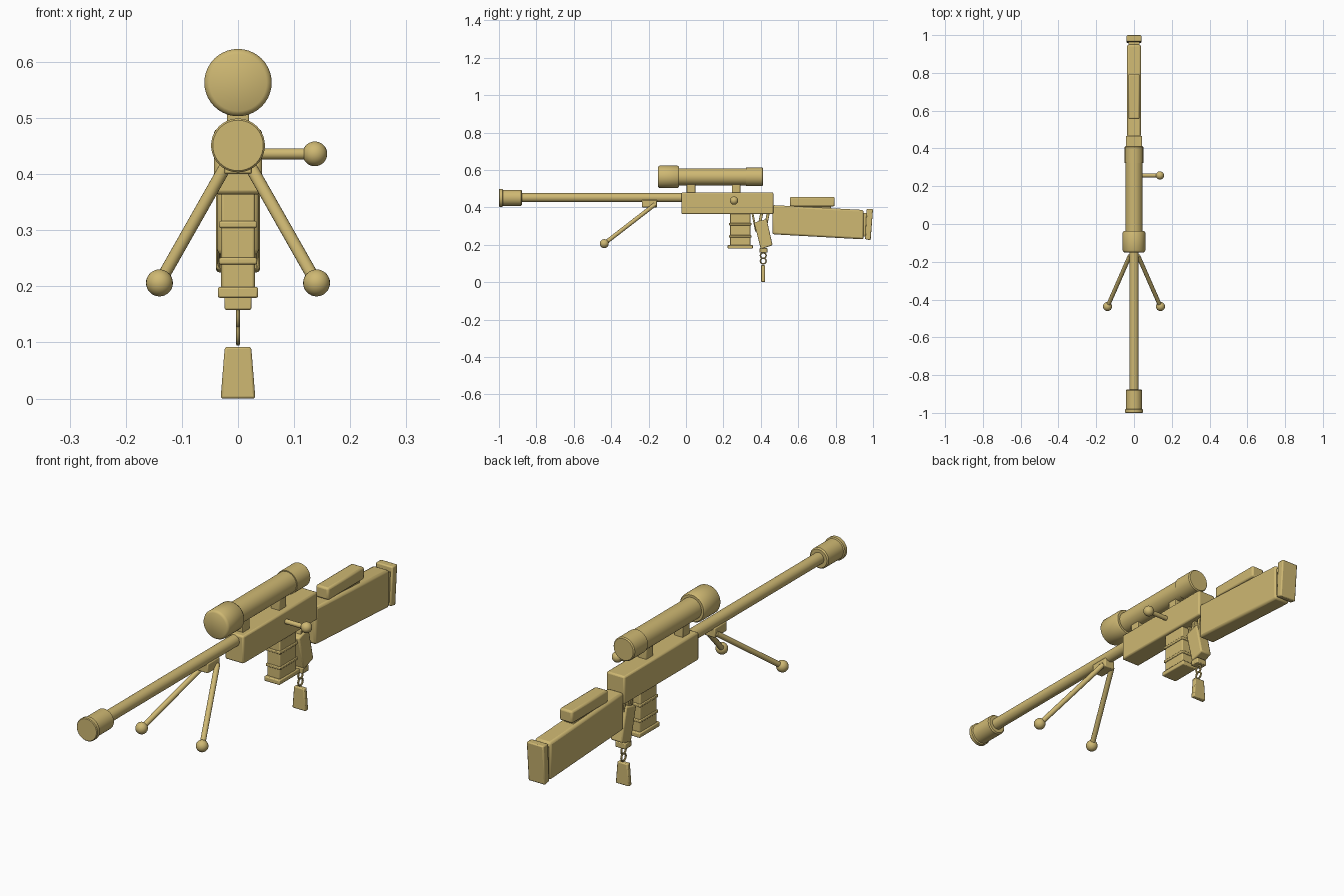
import bpy, bmesh, math
from mathutils import Vector, Matrix

if "Cube" in bpy.data.objects:
    bpy.data.objects.remove(bpy.data.objects["Cube"])

TAN = (0.62, 0.48, 0.17, 1)
mat = bpy.data.materials.new("sand_tan")
mat.use_nodes = True
mat.diffuse_color = TAN
mat.node_tree.nodes["Principled BSDF"].inputs["Base Color"].default_value = TAN


def finish(name, bm, bevel=0.0, segments=2):
    bmesh.ops.recalc_face_normals(bm, faces=bm.faces)
    mesh = bpy.data.meshes.new(name)
    bm.to_mesh(mesh)
    bm.free()
    mesh.materials.append(mat)
    ob = bpy.data.objects.new(name, mesh)
    bpy.context.collection.objects.link(ob)
    if bevel:
        mod = ob.modifiers.new("Bevel", 'BEVEL')
        mod.width, mod.segments = bevel, segments
        mod.limit_method = 'ANGLE'
        mod.angle_limit = math.radians(40)
    bpy.ops.object.select_all(action='DESELECT')
    ob.select_set(True)
    bpy.context.view_layer.objects.active = ob
    bpy.ops.object.shade_smooth_by_angle(angle=math.radians(35))
    return ob


def side_prism(name, outline, half, bevel=0.005):
    """Side outline of (y, z) points, extruded across x."""
    bm = bmesh.new()
    face = bm.faces.new([bm.verts.new((-half, y, z)) for y, z in outline])
    out = bmesh.ops.extrude_face_region(bm, geom=[face])
    moved = [v for v in out["geom"] if isinstance(v, bmesh.types.BMVert)]
    bmesh.ops.translate(bm, verts=moved, vec=(2 * half, 0, 0))
    return finish(name, bm, bevel)


def block(name, y0, y1, z0, z1, half, bevel=0.005):
    return side_prism(name, [(y0, z0), (y1, z0), (y1, z1), (y0, z1)], half, bevel)


def lathe(name, z, profile, sides=40):
    """Round part along y from (y, radius) stations."""
    bm = bmesh.new()
    rings = []
    for y, r in profile:
        rings.append([bm.verts.new((r * math.cos(a), y, z + r * math.sin(a)))
                      for a in (math.tau * i / sides for i in range(sides))])
    for a, b in zip(rings, rings[1:]):
        for i in range(sides):
            j = (i + 1) % sides
            bm.faces.new((a[i], a[j], b[j], b[i]))
    bm.faces.new(rings[0])
    bm.faces.new(rings[-1])
    return finish(name, bm)


def rod(name, start, end, radius):
    a, b = Vector(start), Vector(end)
    bm = bmesh.new()
    turn = (b - a).to_track_quat('Z', 'Y').to_matrix().to_4x4()
    bmesh.ops.create_cone(bm, cap_ends=True, segments=20, radius1=radius, radius2=radius,
                          depth=(b - a).length, matrix=Matrix.Translation((a + b) / 2) @ turn)
    return finish(name, bm)


def ball(name, at, radius):
    bm = bmesh.new()
    bmesh.ops.create_uvsphere(bm, u_segments=24, v_segments=16, radius=radius,
                              matrix=Matrix.Translation(at))
    return finish(name, bm)


# Barrel and muzzle
lathe("barrel", 0.452, [(-0.9, 0.024), (0, 0.024)])
lathe("muzzle", 0.451, [(-1, 0.045), (-0.997, 0.048), (-0.982, 0.048), (-0.979, 0.043),
                        (-0.882, 0.043), (-0.877, 0.038)])

# Receiver with rear neck
block("receiver", -0.025, 0.467, 0.364, 0.48, 0.043, 0.007)

# Scope with two mounts
lathe("scope", 0.563, [(-0.15, 0.051), (-0.146, 0.057), (-0.14, 0.06), (-0.046, 0.06),
                       (-0.038, 0.055), (-0.038, 0.045), (0.322, 0.045), (0.322, 0.049),
                       (0.408, 0.049), (0.413, 0.045)])
for label, y in (("front", 0.027), ("rear", 0.268)):
    block(label + "_scope_mount", y - 0.023, y + 0.023, 0.475, 0.535, 0.02, 0.003)

# Bolt handle
rod("bolt_handle", (0.03, 0.257, 0.436), (0.137, 0.257, 0.436), 0.01)
ball("bolt_knob", (0.137, 0.257, 0.436), 0.022)

# Bipod
block("bipod_mount", -0.235, -0.155, 0.4, 0.44, 0.025, 0.004)
for label, s in (("left", 1), ("right", -1)):
    foot = (s * 0.14, -0.437, 0.206)
    rod(label + "_bipod_leg", (s * 0.022, -0.168, 0.414), foot, 0.011)
    ball(label + "_bipod_foot", foot, 0.024)

# Magazine with ribs and base
block("magazine", 0.235, 0.345, 0.19, 0.37, 0.03, 0.004)
for label, z in (("upper", 0.31), ("lower", 0.245)):
    block(label + "_magazine_rib", 0.23, 0.35, z - 0.006, z + 0.006, 0.034, 0.003)
block("magazine_base", 0.223, 0.357, 0.179, 0.199, 0.036, 0.004)

# Trigger, grip and the struts that hold it
side_prism("trigger", [(0.35, 0.37), (0.36, 0.37), (0.38, 0.27), (0.37, 0.27)], 0.006, 0.002)
side_prism("grip", [(0.364, 0.318), (0.431, 0.338), (0.463, 0.198), (0.4, 0.176)], 0.027, 0.006)
for y in (0.405, 0.44):
    side_prism("grip_strut", [(y - 0.008, 0.37), (y + 0.008, 0.37),
                              (y - 0.004, 0.31), (y - 0.02, 0.31)], 0.02, 0.002)
block("grip_cap", 0.393, 0.435, 0.158, 0.182, 0.024, 0.003)

# Hanging charm on two links
for z in (0.142, 0.113):
    bpy.ops.mesh.primitive_torus_add(major_radius=0.015, minor_radius=0.004, major_segments=24,
                                     minor_segments=10, location=(0, 0.413, z),
                                     rotation=(0, math.pi / 2, 0))
    link = bpy.context.object
    link.name = "charm_link"
    link.data.materials.append(mat)
    bpy.ops.object.shade_smooth_by_angle(angle=math.radians(35))
charm = block("charm", 0.402, 0.422, 0, 0.092, 0.031, 0.004)
for v in charm.data.vertices:
    if v.co.z > 0.05:
        v.co.x *= 0.76

# Stock, cheek rest and butt pad
side_prism("stock", [(0.462, 0.256), (0.95, 0.229), (0.95, 0.386), (0.462, 0.412)], 0.037, 0.01)
block("cheek_rest", 0.555, 0.795, 0.405, 0.456, 0.03, 0.008)
block("cheek_rest_base", 0.575, 0.775, 0.38, 0.41, 0.022, 0.003)
side_prism("butt_pad", [(0.957, 0.23), (0.987, 0.224), (1.0, 0.391), (0.966, 0.391)],
           0.039, 0.005)
block("butt_spacer", 0.94, 0.97, 0.245, 0.37, 0.03, 0)
